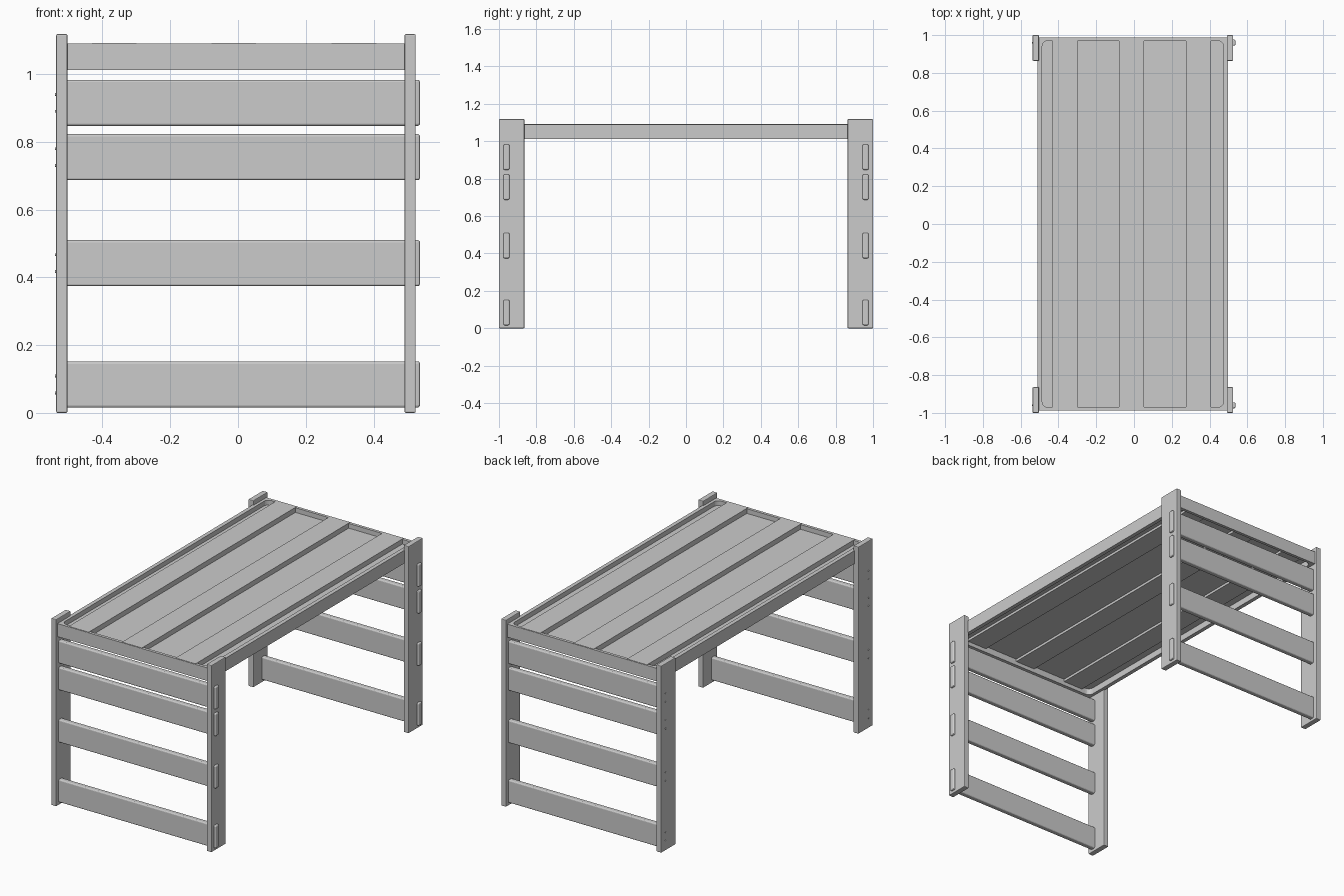
import bpy, bmesh, math

if "Cube" in bpy.data.objects:
    bpy.data.objects.remove(bpy.data.objects["Cube"])

CX = -0.006  # the legs and the top are centred slightly left of the rail ends


def finish(bm, name):
    bmesh.ops.recalc_face_normals(bm, faces=bm.faces)
    me = bpy.data.meshes.new(name)
    bm.to_mesh(me)
    bm.free()
    ob = bpy.data.objects.new(name, me)
    bpy.context.collection.objects.link(ob)
    return ob


def box(name, x, y, z, bevel=0.0, segments=2):
    """Box from (min, max) ranges with softened edges."""
    bm = bmesh.new()
    bmesh.ops.create_cube(bm, size=1)
    for v in bm.verts:
        for i, (lo, hi) in enumerate((x, y, z)):
            v.co[i] = (lo + hi) / 2 + v.co[i] * (hi - lo)
    ob = finish(bm, name)
    if bevel:
        m = ob.modifiers.new("soft_edges", 'BEVEL')
        m.width, m.segments = bevel, segments
    return ob


def rounded_rect(hx, hy, r, n=5):
    pts = []
    for k, (sx, sy) in enumerate(((1, 1), (-1, 1), (-1, -1), (1, -1))):
        for i in range(n + 1):
            a = math.pi / 2 * (k + i / n)
            pts.append((CX + sx * (hx - r) + r * math.cos(a),
                        sy * (hy - r) + r * math.sin(a)))
    return pts


def ring(name, outer, inner, z0, z1):
    """Closed frame between two matching outlines."""
    bm = bmesh.new()
    loops = [[bm.verts.new((px, py, z)) for px, py in pts]
             for pts, z in ((outer, z0), (outer, z1), (inner, z1), (inner, z0))]
    n = len(outer)
    for a in range(4):
        p, q = loops[a], loops[(a + 1) % 4]
        for i in range(n):
            j = (i + 1) % n
            bm.faces.new((p[i], p[j], q[j], q[i]))
    return finish(bm, name)


# Top frame with rounded inner corners
ring("top_frame", rounded_rect(0.504, 0.988, 0.004),
     rounded_rect(0.48, 0.97, 0.03), 1.012, 1.09)

# Recessed sheet and the three raised slats
box("top_panel", (CX - 0.49, CX + 0.49), (-0.975, 0.975), (1.05, 1.062))
for i, x in enumerate((-0.365, -0.0125, 0.3425)):
    box(f"top_slat_{i}", (x - 0.066, x + 0.066), (-0.985, 0.985), (1.035, 1.092))

RAIL_Z = ((0.016, 0.152), (0.374, 0.51), (0.687, 0.823), (0.847, 0.983))
for end, s in (("front", -1), ("back", 1)):
    # Corner legs
    for side, sx in (("left", -1), ("right", 1)):
        x = CX + sx * 0.514
        box(f"{end}_{side}_leg", (x - 0.0165, x + 0.0165),
            tuple(sorted((s * 0.864, s * 1.0))), (0, 1.118), 0.004)
    # End rails, tenoned through the right legs
    for i, z in enumerate(RAIL_Z):
        box(f"{end}_rail_{i}", (-0.53, 0.537),
            tuple(sorted((s * 0.944, s * 0.976))), z, 0.007, 3)
        # Screw heads on the left legs
        for dz in (0.025, -0.025):
            bm = bmesh.new()
            bmesh.ops.create_cone(bm, cap_ends=True, segments=12,
                                  radius1=0.004, radius2=0.004, depth=0.008)
            screw = finish(bm, f"{end}_screw_{i}")
            screw.rotation_euler.y = math.pi / 2
            screw.location = (-0.536, s * 0.96, (z[0] + z[1]) / 2 + dz)
